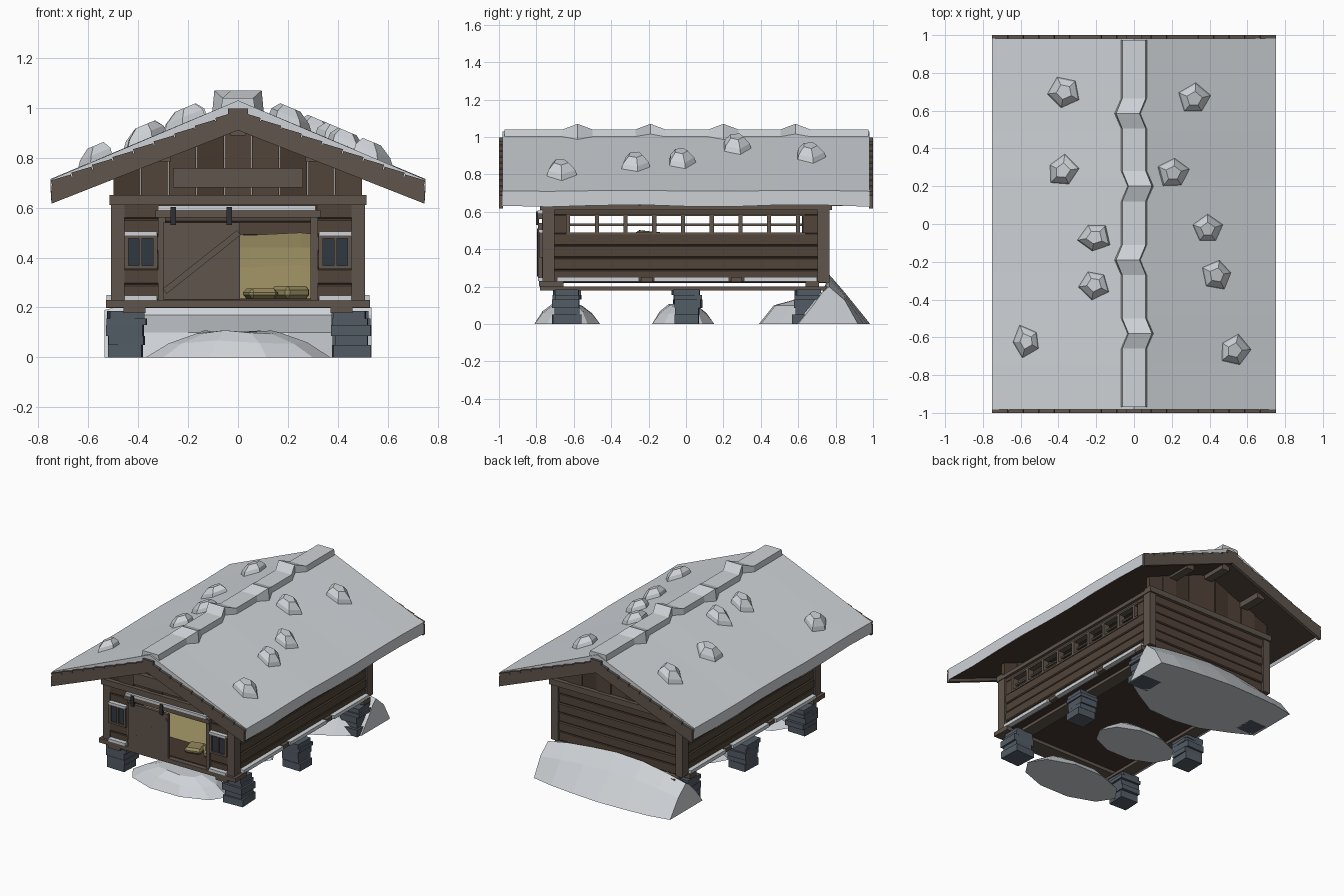
import bpy, bmesh, math, random
from mathutils import Matrix, Vector

if "Cube" in bpy.data.objects:
    bpy.data.objects.remove(bpy.data.objects["Cube"])
random.seed(4)

def mat(name, r, g, b):
    m = bpy.data.materials.new(name)
    m.diffuse_color = (r, g, b, 1)
    m.use_nodes = True
    m.node_tree.nodes["Principled BSDF"].inputs["Base Color"].default_value = m.diffuse_color
    return m

SNOW = mat("snow", .62, .65, .68)
WOOD = mat("wood", .085, .058, .042)
DARK = mat("dark_wood", .06, .04, .028)
TRIM = mat("grey_wood", .115, .09, .072)
STONE = mat("stone", .085, .105, .13)
GLASS = mat("dark_glass", .03, .04, .055)
HAY = mat("hay", .3, .25, .11)
IRON = mat("iron", .03, .03, .035)

def finish(name, bm, m):
    bmesh.ops.recalc_face_normals(bm, faces=bm.faces)
    me = bpy.data.meshes.new(name)
    bm.to_mesh(me)
    bm.free()
    o = bpy.data.objects.new(name, me)
    me.materials.append(m)
    bpy.context.collection.objects.link(o)
    return o

def boxes(name, m, *items, bevel=0):
    """Each item: x0,x1,y0,y1,z0,z1 and optionally a rotation matrix."""
    bm = bmesh.new()
    for it in items:
        x0, x1, y0, y1, z0, z1 = it[:6]
        rot = it[6] if len(it) > 6 else Matrix()
        M = (Matrix.Translation(((x0+x1)/2, (y0+y1)/2, (z0+z1)/2)) @ rot
             @ Matrix.Diagonal((x1-x0, y1-y0, z1-z0, 1)))
        bmesh.ops.create_cube(bm, size=1, matrix=M)
    o = finish(name, bm, m)
    if bevel:
        b = o.modifiers.new("bevel", 'BEVEL')
        b.width, b.segments = bevel, 1
    return o

def loft(name, m, rings):
    """Closed cross-sections joined in order, capped at both ends."""
    bm = bmesh.new()
    vs = [[bm.verts.new(p) for p in r] for r in rings]
    n = len(vs[0])
    for a, b in zip(vs, vs[1:]):
        for i in range(n):
            bm.faces.new((a[i], a[(i+1) % n], b[(i+1) % n], b[i]))
    bm.faces.new(vs[0])
    bm.faces.new(vs[-1])
    return finish(name, bm, m)

def prism(name, m, pts, y0, y1):
    return loft(name, m, [[(x, y, z) for x, z in pts] for y in (y0, y1)])

def ry(a):
    return Matrix.Rotation(a, 4, 'Y')

def roof_z(x):
    return 1.03 - .42*abs(x)

# stone piers
for sx in (-1, 1):
    for i, y in enumerate((-.64, .005, .65)):
        st, z = [], 0
        for h in (.05, .035, .045, .025, .03):
            w, d = .07+random.uniform(-.006, .01), .068+random.uniform(-.006, .01)
            x, yy = sx*.45+random.uniform(-.006, .006), y+random.uniform(-.006, .006)
            st.append((x-w, x+w, yy-d, yy+d, z, z+h, Matrix.Rotation(random.uniform(-.05, .05), 4, 'Z')))
            z += h
        boxes(f"pier_{sx}_{i}", STONE, *st)

# floor frame
boxes("floor_beams", TRIM, *[(s*.415-.045, s*.415+.045, -.78, .78, .178, .2) for s in (-1, 1)])
boxes("floor_joists", TRIM, *[(-.53, .53, y-.035, y+.035, .197, .23) for y in (-.69, .675)])
boxes("front_sill", TRIM, (-.53, .53, -.785, -.72, .2, .23))
boxes("floor", DARK, (-.49, .49, -.75, .75, .22, .235))
boxes("joist_ends", TRIM, *[(s*.5-.02, s*.5+.02, y-.03, y+.03, .225, .25) for s in (-1, 1) for y in (-.21, .27)])

# side walls: planks, window strip
H = .066
for s in (-1, 1):
    pl = []
    for i in range(4):
        o = .004*(i % 2)
        pl.append((s*.48-.017-o, s*.48+.017+o, -.74, .74, .222+i*H, .222+(i+1)*H))
    pl.append((s*.48-.017, s*.48+.017, -.74, .74, .58, .615))
    pl += [(s*.48-.017, s*.48+.017, a, b, .48, .585) for a, b in ((-.74, -.62), (.62, .74))]
    boxes(f"side_planks_{s}", WOOD, *pl, bevel=.006)
    X = (s*.485-.022, s*.485+.022)
    fr = [X+(-.64, .64, z, z+.012) for z in (.478, .576)]
    fr += [X+(-.63+i*.1535-.011, -.63+i*.1535+.011, .48, .585) for i in range(9)]
    fr.append((s*.48-.006, s*.48+.006, -.62, .62, .525, .536))
    boxes(f"window_strip_{s}", TRIM, *fr)
    boxes(f"side_plate_{s}", TRIM, (s*.485-.03, s*.485+.03, -.78, .78, .61, .637))
    boxes(f"side_snow_{s}", SNOW, *[(s*.51-.018, s*.51+.018, a, b, .226, .25)
                                    for a, b in ((-.69, -.25), (-.17, .23), (.31, .7))])
boxes("corner_posts", TRIM, *[(sx*.483-.027, sx*.483+.027, sy*.735-.033, sy*.735+.033, .222, .615)
                              for sx in (-1, 1) for sy in (-1, 1)])

# back and front wall planks
boxes("back_planks", WOOD, *[(-.47, .47, .715-.003*(i % 2), .752+.005*(i % 2), .222+i*H, .222+(i+1)*H)
                             for i in range(6)], bevel=.006)
fp = []
for s in (-1, 1):
    for i in range(6):
        fp.append((*sorted((s*.31, s*.47)), -.758-.006*(i % 2), -.72, .225+i*H, .225+(i+1)*H))
fp.append((-.32, .32, -.758, -.72, .54, .615))
boxes("front_planks", WOOD, *fp, bevel=.006)
boxes("gable_plates", TRIM, *[(-.515, .515, s*.75-.03, s*.75+.03, .61, .65) for s in (-1, 1)])

# gable boards
for s in (-1, 1):
    for i in range(9):
        x0, x1 = -.499+i*.111, -.499+(i+1)*.111-.002
        top = [(x, .94-.39*abs(x)) for x in ((x1, 0, x0) if x0 < 0 < x1 else (x1, x0))]
        d = .75+.006*(i % 2)
        prism(f"gable_board_{s}_{i}", (WOOD, DARK)[i*7 % 3 == 0], [(x0, .64), (x1, .64)] + top, s*.72, s*d)
boxes("front_board", TRIM, (-.26, .26, -.785, -.75, .68, .76))

# sliding door, rail and jambs
boxes("door", TRIM, *[(-.3+i*.062, -.3+(i+1)*.062-.001, -.79, -.768, .232, .54) for i in range(5)])
boxes("door_brace", TRIM, (-.335, .045, -.797, -.785, .37, .395, ry(-.67)))
boxes("door_rail", TRIM, (-.33, .33, -.795, -.757, .56, .59))
boxes("door_rail_snow", SNOW, (-.32, .31, -.795, -.757, .59, .608))
boxes("door_hangers", IRON, *[(x-.011, x+.011, -.803, -.785, .53, .602) for x in (-.26, -.035)])
boxes("door_jambs", TRIM, *[(s*.305-.015, s*.305+.015, -.77, -.72, .23, .56) for s in (-1, 1)])

# small front windows
for s in (-1, 1):
    c = s*.39
    boxes(f"window_glass_{s}", GLASS, (c-.052, c+.052, -.772, -.76, .365, .48))
    boxes(f"window_frame_{s}", TRIM, *[(c+d-w, c+d+w, -.782, -.757, .355, .49) for d, w in ((-.058, .009), (0, .006), (.058, .009))],
          *[(c-.066, c+.066, -.782, -.757, z, z+.013) for z in (.355, .477)])
    boxes(f"window_snow_{s}", SNOW, (c-.066, c+.066, -.788, -.757, .489, .504),
          (c-.066, c+.066, -.79, -.757, .23, .248))

# hay inside
loft("hay_pile", HAY, [[(x, -.52, .235), (x, -.42, .36+d), (x, -.34, .44), (x, -.25, .49+d),
                        (x, .1, .46-d), (x, .55, .42), (x, .62, .235)]
                       for x, d in ((-.43, 0), (-.2, .012), (.05, 0), (.25, .01), (.43, -.01))])
boxes("hay_clumps", HAY, *[(x-.06, x+.06, y-.06, y+.06, .235, z, Matrix.Rotation(x*3, 4, 'Z'))
                           for x, y, z in ((.09, -.6, .275), (.21, -.58, .285))], bevel=.015)

# roof deck, purlins, rake boards with stepped shingle ends
def chevron(w, top, bot, slope):
    return [(-w, bot-slope*w), (-w, top-slope*w), (0, top), (w, top-slope*w), (w, bot-slope*w), (0, bot)]

prism("roof_deck", DARK, chevron(.735, .985, .93, .39), -.98, .98)
boxes("purlins", TRIM, *[(x-.03, x+.03, s*.82-.11, s*.82+.11, z, z+.05)
                         for x, z in ((0, .89), (-.3, .785), (.3, .785)) for s in (-1, 1)])
for s in (-1, 1):
    a, b = sorted((s*.978, s*1.0))
    prism(f"rake_{s}", TRIM, chevron(.748, .982, .91, .393), a, b)
    for k in (-1, 1):
        boxes(f"shingle_ends_{s}_{k}", TRIM,
              *[(k*(.046+i*.0825)-.042, k*(.046+i*.0825)+.042, a, b, .958-.38*(.046+i*.0825),
                 .99-.38*(.046+i*.0825), ry(k*.29)) for i in range(9)])
    boxes(f"ridge_end_{s}", TRIM, (-.04, .04, a, b, .94, .998))

# roof snow with a gently wavy eave
rings = []
for i in range(9):
    y = -.982+i*.2455
    w = .006*math.sin(i*1.7)
    rings.append([(-.75, y, .632+w), (-.752, y, .712+w/2), (0, y, 1.03), (.752, y, .712-w/2),
                  (.75, y, .632-w), (.725, y, .68), (0, y, .975), (-.725, y, .68)])
loft("roof_snow", SNOW, rings)

# ridge cap drifting from side to side
st = [(-.97, 0, 0)]
for i, y in enumerate((-.58, -.19, .2, .585)):
    s = (1, -1)[i % 2]
    st += [(y-.08, 0, 0), (y, s*.033, .03), (y+.08, 0, 0)]
st.append((.975, 0, 0))
loft("ridge_cap", SNOW, [[(d-.07, y, .985), (d-.062, y, 1.04+u), (d+.062, y, 1.04+u), (d+.07, y, .985)]
                         for y, d, u in st])

# faceted lumps on the roof
LUMPS = [(-.37, .70), (-.38, .28), (-.21, -.07), (-.21, -.32), (-.57, -.62),
         (.32, .66), (.21, .27), (.39, -.03), (.44, -.27), (.53, -.67)]
for n, (cx, cy) in enumerate(LUMPS):
    t, rings = random.uniform(0, 6), []
    rr = [random.uniform(.85, 1.12) for _ in range(5)]
    for r, h in ((.088, -.015), (.075, .025), (.04, .06)):
        ring = []
        for k in range(5):
            ang = t+k*math.tau/5
            x, y = cx+r*rr[k]*math.cos(ang), cy+r*rr[k]*math.sin(ang)
            ring.append((x, y, roof_z(x)+h))
        rings.append(ring)
    loft(f"roof_lump_{n}", SNOW, rings)

# ground snow mounds
for name, c, rx, r_y in (("front_mound", (0, -.635), .37, .185), ("centre_mound", (-.02, -.015), .3, .175)):
    loft(name, SNOW, [[(c[0]+rx*f*math.cos(k*math.tau/10), c[1]+r_y*f*math.sin(k*math.tau/10),
                        h+(.008*math.sin(k*2) if h else 0)) for k in range(10)]
                      for f, h in ((1, 0), (.75, .06), (.45, .1))])

# drift banked against the back wall
loft("back_drift", SNOW, [[(x, yi, 0), (x, yi+.08, .1), (x, .73, .17), (x, .765, zt), (x, .85, zt*.63), (x, yo, 0)]
                          for x, yi, zt, yo in ((-.535, .58, .19, .94), (-.38, .5, .225, .97), (-.2, .42, .255, .98),
                                                (0, .39, .265, .985), (.2, .4, .25, .97), (.38, .5, .23, .95), (.535, .6, .2, .92))])
